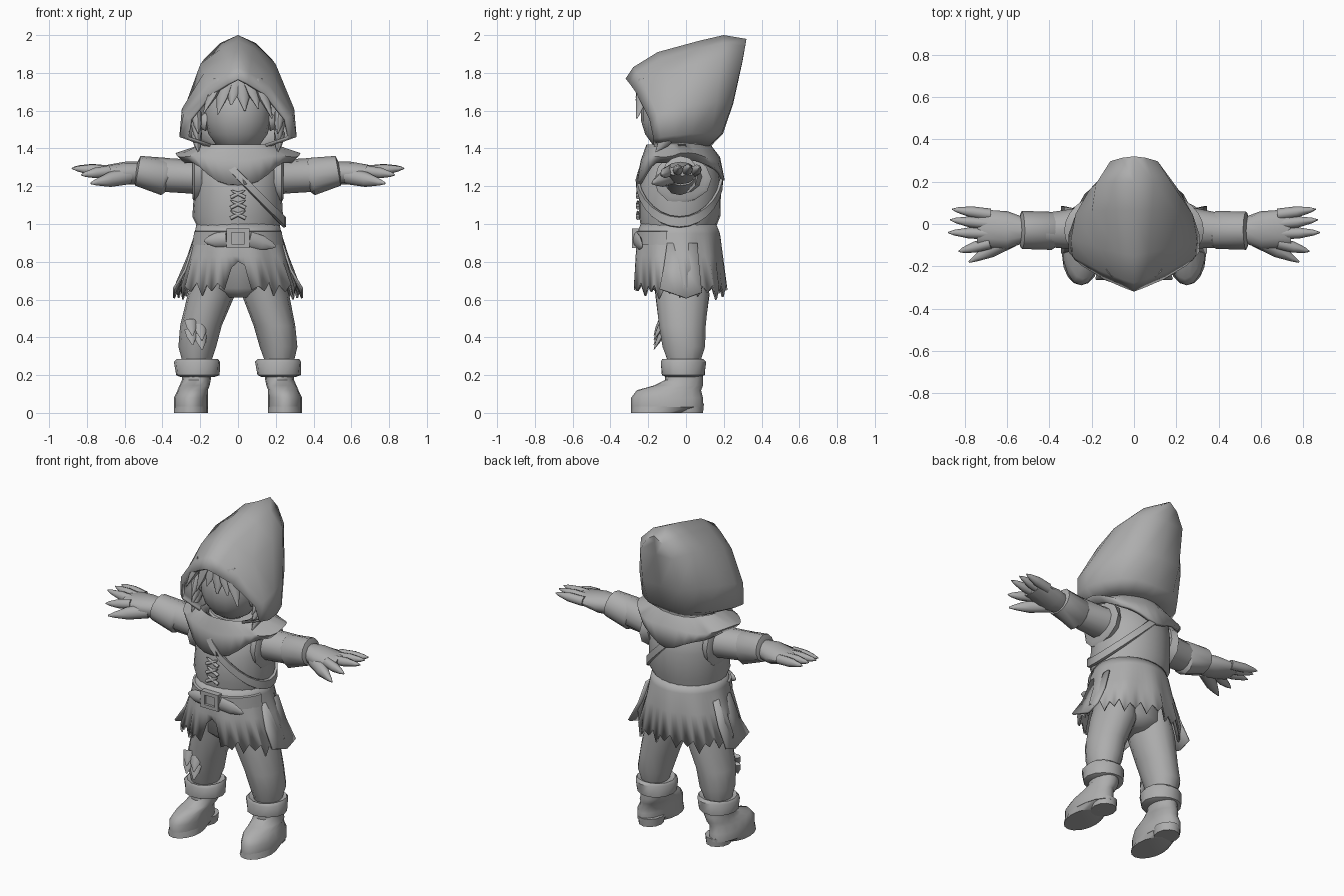
import bpy
import bmesh
from math import sin, cos, pi, radians
from mathutils import Vector, Quaternion

default_cube = bpy.data.objects.get("Cube")
if default_cube:
    bpy.data.objects.remove(default_cube, do_unlink=True)

grey = bpy.data.materials.new("plain grey")
grey.use_nodes = True
shade = 0.42
colour = (shade, shade, shade, 1)
grey.diffuse_color = colour
grey.node_tree.nodes["Principled BSDF"].inputs["Base Color"].default_value = colour


def build(name, rows, closed=True, caps=True, thickness=0, crease=50):
    """Skin a list of equal point rows into one smooth object."""
    bm = bmesh.new()
    grid = [[bm.verts.new(point) for point in row] for row in rows]
    count = len(grid[0])
    for low, high in zip(grid, grid[1:]):
        for i in range(count if closed else count - 1):
            j = (i + 1) % count
            bm.faces.new((low[i], low[j], high[j], high[i]))
    if caps:
        bm.faces.new(grid[0])
        bm.faces.new(grid[-1])
    bmesh.ops.remove_doubles(bm, verts=bm.verts, dist=0.0005)
    bmesh.ops.recalc_face_normals(bm, faces=bm.faces)
    mesh = bpy.data.meshes.new(name)
    bm.to_mesh(mesh)
    bm.free()
    mesh.materials.append(grey)
    obj = bpy.data.objects.new(name, mesh)
    bpy.context.collection.objects.link(obj)
    bpy.ops.object.select_all(action="DESELECT")
    obj.select_set(True)
    bpy.context.view_layer.objects.active = obj
    bpy.ops.object.shade_smooth_by_angle(angle=radians(crease))
    if thickness:
        solid = obj.modifiers.new("thickness", "SOLIDIFY")
        solid.thickness = thickness
        solid.offset = -1


def loft(name, rings, sides=12, aim=False, fold=0):
    """Elliptical rings (x, y, z, width, depth), level or facing along the path."""
    turn = Quaternion()
    if aim:
        path = Vector(rings[-1][:3]) - Vector(rings[0][:3])
        turn = path.to_track_quat("Z", "Y")
    rows = []
    for k, (x, y, z, width, depth) in enumerate(rings):
        row = []
        for i in range(sides):
            t = 2 * pi * i / sides
            swell = 1 + fold * sin(3 * t + 2 * k)
            offset = Vector((width * cos(t), depth * sin(t), 0)) * swell
            row.append(Vector((x, y, z)) + turn @ offset)
        rows.append(row)
    build(name, rows)


def taper(name, start, end, width, depth, bluntness=1):
    """Straight piece narrowing to its tip, rounder with more bluntness."""
    rings = []
    for along in (0, .5, .85, 1):
        size = max(.1, 1 - along ** bluntness)
        centre = Vector(start).lerp(Vector(end), along)
        rings.append((*centre, width * size, depth * size))
    loft(name, rings, sides=8, aim=True)


def shell(name, row_makers, sides, thickness):
    """Open cloth ring, each row given as a function of angle."""
    angles = [2 * pi * i / sides for i in range(sides)]
    rows = [[maker(t) for t in angles] for maker in row_makers]
    build(name, rows, caps=False, thickness=thickness)


def oval(rx, ry, z, y=-.04):
    return lambda t: (rx * cos(t), y + ry * sin(t), z)


# Hood: arches from the drooping lip to the back seam
def hood_arch(base_y, crown_y, width, crown_z, fullness, bend):
    half, base_z = [], 1.41
    for level in (0, .12, .4, .78, .93, 1):
        x = width * (1 - level ** fullness) * (.55 if level == 0 else 1)
        y = base_y + (crown_y - base_y) * level ** bend
        half.append((x, y, base_z + (crown_z - base_z) * level))
    return half + [(-x, y, z) for x, y, z in reversed(half[:-1])]

arches = [hood_arch(-.17, -.32, .27, 1.77, 3, 2), hood_arch(-.13, -.28, .31, 1.83, 3, 2),
          hood_arch(-.05, -.15, .31, 1.91, 3.5, 2), hood_arch(.03, .07, .28, 1.97, 5, 1),
          hood_arch(.1, .2, .21, 2, 8, .5), hood_arch(.12, .32, .13, 1.98, 8, .5),
          hood_arch(.13, .32, 0, 1.98, 8, .5)]
build("hood", arches, closed=False, caps=False, thickness=.015, crease=85)

# Head, fringe and side hair
turns = [pi * i / 9 for i in range(1, 9)]
loft("head", [(0, -.06, 1.58 - .21 * cos(a), .18 * sin(a), .18 * sin(a)) for a in turns], sides=16)
for i in range(6):
    x = .06 * i - .15
    drop = 1.64 - abs(x) / 3 - .03 * (i % 2)
    taper(f"fringe_lock_{i}", (x * .7, -.21, 1.76), (x * 1.2, -.26, drop), .05, .03, bluntness=2)
for side, s in (("left", 1), ("right", -1)):
    taper(side + "_ear", (s * .16, -.1, 1.54), (s * .21, -.09, 1.55), .03, .05, bluntness=3)
    for i in range(3):
        z = 1.58 - .05 * i
        taper(f"{side}_side_lock_{i}", (s * .22, -.08, z), (s * .21, -.16, z - .1), .03, .04, bluntness=2)

# Neck cowl with points at front and back
def cowl_fold(t):
    return (.33 * cos(t), -.03 + .21 * sin(t), 1.375 - .03 * abs(sin(t)) + .01 * sin(5 * t))

def cowl_hem(t):
    front, back = max(0, -sin(t)), max(0, sin(t))
    z = 1.33 - .13 * front ** 4 - .09 * back ** 4 + .008 * sin(7 * t)
    return (.29 * cos(t), -.03 + .235 * sin(t), z)

shell("cowl", [oval(.15, .13, 1.39), oval(.2, .17, 1.42), cowl_fold, cowl_hem], 32, .02)

# Tunic body with a slight bulge above the waist
loft("tunic_body", [(0, -.04, .86, .22, .19), (0, -.04, .99, .22, .2), (0, -.035, 1.04, .24, .215),
                    (0, -.03, 1.2, .23, .218), (0, -.02, 1.3, .23, .19), (0, -.02, 1.39, .15, .13)],
     sides=24, fold=.01)

# Ragged skirt, split at the front
SKIRT_SIDES = 56

def skirt_hem(t):
    split = max(0, 1 - abs(cos(t)) / .3) if sin(t) < 0 else 0
    step = round(t * SKIRT_SIDES / (2 * pi))
    tooth = (-.045, .015, -.015, .03)[step % 4]
    z = .655 + tooth + .01 * sin(5 * t) + .17 * split
    flare = 1 + .04 * sin(9 * t) - .05 * split
    return (.32 * flare * cos(t), -.035 + .245 * flare * sin(t), z)

def skirt_middle(t):
    pleat = 1 + .025 * sin(9 * t)
    return (.265 * pleat * cos(t), -.04 + .23 * pleat * sin(t), .83)

shell("skirt", [oval(.22, .2, 1), oval(.23, .22, .95), skirt_middle, skirt_hem], SKIRT_SIDES, .012)

# Front belt, buckle frame, knot and belt end
front_angles = [radians(195 + 10 * i) for i in range(16)]
belt_edges = [oval(.22, .2, .965), oval(.24, .23, .96), oval(.25, .23, .89), oval(.23, .21, .885)]
build("belt", [[edge(t) for t in front_angles] for edge in belt_edges], closed=False, caps=False)
corners = [(-1, -1), (1, -1), (1, 1), (-1, 1)]
frame_steps = [(.06, -.25), (.06, -.285), (.035, -.285), (.035, -.265)]
build("buckle", [[(size * x, y, .925 + size * .85 * z) for x, z in corners] for size, y in frame_steps],
      caps=False)
taper("belt_knot", (-.06, -.265, .92), (-.18, -.24, .91), .02, .04, bluntness=4)
taper("belt_end", (.06, -.265, .92), (.2, -.23, .88), .015, .04, bluntness=4)

# Shoulder strap crossing the body beneath the cowl
def strap_row(shift, grow):
    def point(t):
        z = min(1.34, 1.26 - .25 * cos(t)) + shift
        slim = grow - 1.3 * max(0, z - 1.23)
        return (.24 * slim * cos(t), -.035 + .22 * slim * sin(t), z)
    return point

strap_rows = [strap_row(.03, 1), strap_row(.025, 1.06), strap_row(-.025, 1.06), strap_row(-.03, 1)]
shell("shoulder_strap", strap_rows, 28, .008)

# Chest lacing
for i in range(3):
    z = 1.03 + .055 * i
    for direction, s in (("rising", 1), ("falling", -1)):
        taper(f"lace_{i}_{direction}", (-.04 * s, -.255, z), (.04 * s, -.255, z + .04), .01, .01, bluntness=6)

# Trouser seat
loft("trouser_seat", [(0, -.03, .61, .06, .1), (0, -.03, .66, .2, .15), (0, -.03, .88, .2, .17)], sides=16)

for side, s in (("left", 1), ("right", -1)):
    # Sleeve, turned cuff and armhole edge
    loft(side + "_sleeve", [(s * .16, -.02, 1.25, .12, .1), (s * .25, -.02, 1.25, .1, .09),
                            (s * .42, -.03, 1.26, .08, .09)], aim=True, fold=.03)
    loft(side + "_cuff", [(s * .37, -.03, 1.25, .08, .08), (s * .39, -.03, 1.25, .09, .1),
                          (s * .53, -.03, 1.28, .09, .08), (s * .54, -.03, 1.28, .06, .05)],
         aim=True, fold=.03)
    loft(side + "_armhole", [(s * .19, -.02, 1.24, .13, .13), (s * .23, -.02, 1.24, .15, .13),
                             (s * .24, -.02, 1.24, .13, .11)], aim=True, fold=.04)
    # Hand: palm, four fingers and thumb
    loft(side + "_palm", [(s * .52, -.03, 1.27, .06, .06), (s * .6, -.03, 1.27, .09, .06),
                          (s * .74, -.02, 1.28, .09, .025)], aim=True)
    finger_tips = {"index": (.83, -.13, 1.26), "middle": (.88, -.04, 1.295),
                   "ring": (.87, .02, 1.3), "little": (.86, .07, 1.295)}
    for i, (finger, (x, y, z)) in enumerate(finger_tips.items()):
        knuckle = (s * .68, .045 * i - .09, 1.28)
        taper(f"{side}_{finger}_finger", knuckle, (s * x, y, z), .028, .03, bluntness=4)
    taper(side + "_thumb", (s * .58, -.07, 1.255), (s * .78, -.18, 1.215), .04, .045, bluntness=3)

    # Trouser leg
    loft(side + "_trouser_leg", [(s * .11, -.03, .8, .1, .15), (s * .145, -.02, .62, .125, .145),
                                 (s * .195, -.02, .46, .11, .125), (s * .215, -.01, .35, .1, .115),
                                 (s * .22, -.01, .25, .07, .08)], sides=14, fold=.02)
    # Boot, heel, sole and folded boot top
    loft(side + "_heel", [(s * .235, .01, 0, .07, .08), (s * .235, .01, .05, .075, .085)])
    loft(side + "_boot_sole", [(s * .25, -.15, 0, .09, .14), (s * .25, -.1, .035, .09, .19)], sides=16)
    loft(side + "_boot", [(s * .25, -.1, .03, .09, .19), (s * .25, -.1, .08, .09, .19),
                          (s * .24, -.09, .12, .08, .17), (s * .23, -.04, .145, .08, .13),
                          (s * .22, -.01, .175, .076, .1), (s * .22, -.01, .22, .08, .1)], sides=16)
    fold_rings = [(.19, .09), (.2, .115), (.27, .122), (.285, .11), (.275, .08)]
    loft(side + "_boot_fold", [(s * .215, -.015, z, r, r) for z, r in fold_rings], sides=14, fold=.03)
    # Loose rag at the hip
    rag_columns = [[(s * .24, y, .9), (s * .285, y * 1.2, .76), (s * .345, y * 1.4, .61 + abs(y) / 2)]
                   for y in (-.1, -.04, 0, .06)]
    build(side + "_hip_rag", rag_columns, closed=False, caps=False, thickness=.012)

# Torn knee patch on the right leg
for i in range(4):
    x, z = -.25 + .05 * (i % 2), .49 - .025 * i
    taper(f"knee_rag_{i}", (x, -.13, z), (x + .01, -.17, z - .08), .035, .015, bluntness=2)
